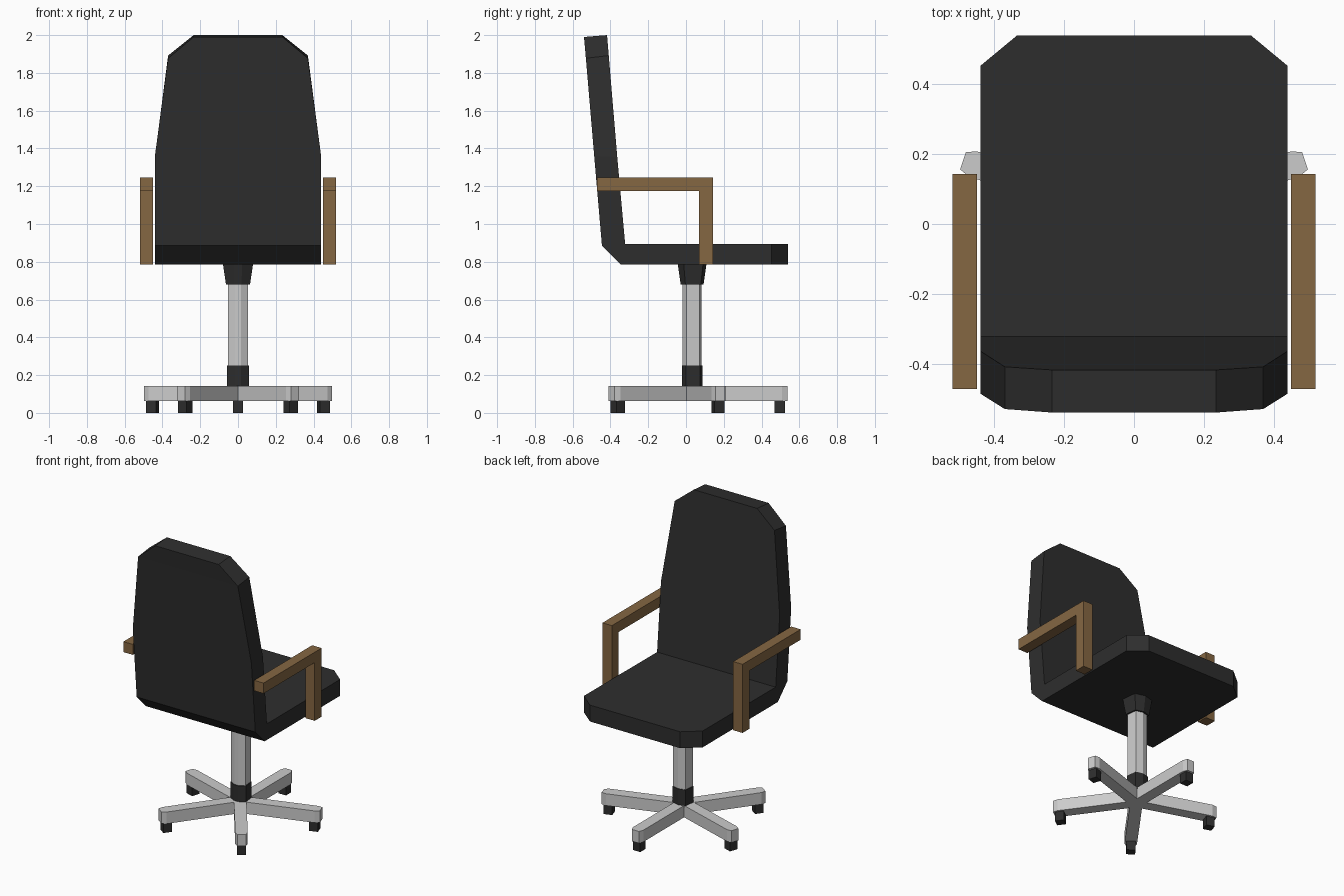
import bpy, bmesh
from math import radians
from mathutils import Matrix, Vector

default = bpy.data.objects.get("Cube")
if default:
    bpy.data.objects.remove(default)


def material(name, rgb):
    m = bpy.data.materials.new(name)
    m.use_nodes = True
    m.diffuse_color = (*rgb, 1)
    m.node_tree.nodes["Principled BSDF"].inputs["Base Color"].default_value = (*rgb, 1)
    return m


BLACK = material("black upholstery", (0.027, 0.027, 0.027))
WOOD = material("brown wood", (0.235, 0.135, 0.055))
METAL = material("silver metal", (0.60, 0.60, 0.60))


def finish(name, bm, mat):
    bmesh.ops.remove_doubles(bm, verts=bm.verts, dist=0.0001)
    bmesh.ops.recalc_face_normals(bm, faces=bm.faces)
    mesh = bpy.data.meshes.new(name)
    bm.to_mesh(mesh)
    bm.free()
    mesh.materials.append(mat)
    obj = bpy.data.objects.new(name, mesh)
    bpy.context.collection.objects.link(obj)
    return obj


def loft(name, rings, mat):
    """Skin a row of matching closed rings and cap both ends."""
    bm = bmesh.new()
    loops = [[bm.verts.new(p) for p in ring] for ring in rings]
    n = len(loops[0])
    for a, b in zip(loops, loops[1:]):
        for i in range(n):
            j = (i + 1) % n
            bm.faces.new((a[i], a[j], b[j], b[i]))
    bm.faces.new(loops[0])
    bm.faces.new(loops[-1])
    return finish(name, bm, mat)


# Seat and backrest: one folded cushion, (inner y z, outer y z, half width)
stations = [
    ((-0.418, 2.0), (-0.54, 1.99), 0.235),
    ((-0.409, 1.892), (-0.53, 1.877), 0.37),
    ((-0.364, 1.355), (-0.486, 1.36), 0.44),
    ((-0.322, 0.893), (-0.445, 0.885), 0.44),
    ((-0.322, 0.893), (-0.345, 0.785), 0.44),
    ((0.453, 0.895), (0.453, 0.785), 0.44),
    ((0.54, 0.895), (0.54, 0.785), 0.335),
]
loft("seat_and_backrest",
     [[(-w, *i), (w, *i), (w, *o), (-w, *o)] for i, o, w in stations], BLACK)

# Armrests: L-shaped wooden profiles
arm = [(-0.472, 1.245), (0.143, 1.245), (0.143, 0.785),
       (0.07, 0.785), (0.07, 1.175), (-0.472, 1.175)]
for name, side in (("left_armrest", 1), ("right_armrest", -1)):
    loft(name, [[(side * x, y, z) for y, z in arm] for x in (0.45, 0.52)], WOOD)

# Column: faceted section repeated at several sizes
half = [(0.015, -0.051), (0.053, -0.03), (0.045, 0.038)]
section = half + [(0, 0.05)] + [(-x, y) for x, y in reversed(half)]


def column(name, levels, mat):
    loft(name, [[(x * s, 0.033 + y * s, z) for x, y in section]
                for z, s in levels], mat)


column("column", [(0.2, 1), (0.72, 1)], METAL)
column("column_sleeve", [(0.13, 1.08), (0.25, 1.08)], BLACK)
column("seat_mount", [(0.68, 1.2), (0.787, 1.5)], BLACK)

# Star base: five legs with chamfered tips, each on a block caster
outline = [(0, -0.038), (0.485, -0.038), (0.515, -0.026),
           (0.515, 0.026), (0.485, 0.038), (0, 0.038)]
for k in range(5):
    turn = Matrix.Translation((0, 0.022, 0)) @ Matrix.Rotation(radians(90 + 72 * k), 4, "Z")
    loft(f"base_leg_{k + 1}",
         [[turn @ Vector((x, y, z)) for x, y in outline] for z in (0.064, 0.143)], METAL)
    bm = bmesh.new()
    bmesh.ops.create_cube(bm, size=1, matrix=turn @ Matrix.Translation((0.475, 0, 0.031))
                          @ Matrix.Diagonal((0.055, 0.055, 0.062, 1)))
    finish(f"caster_{k + 1}", bm, BLACK)
